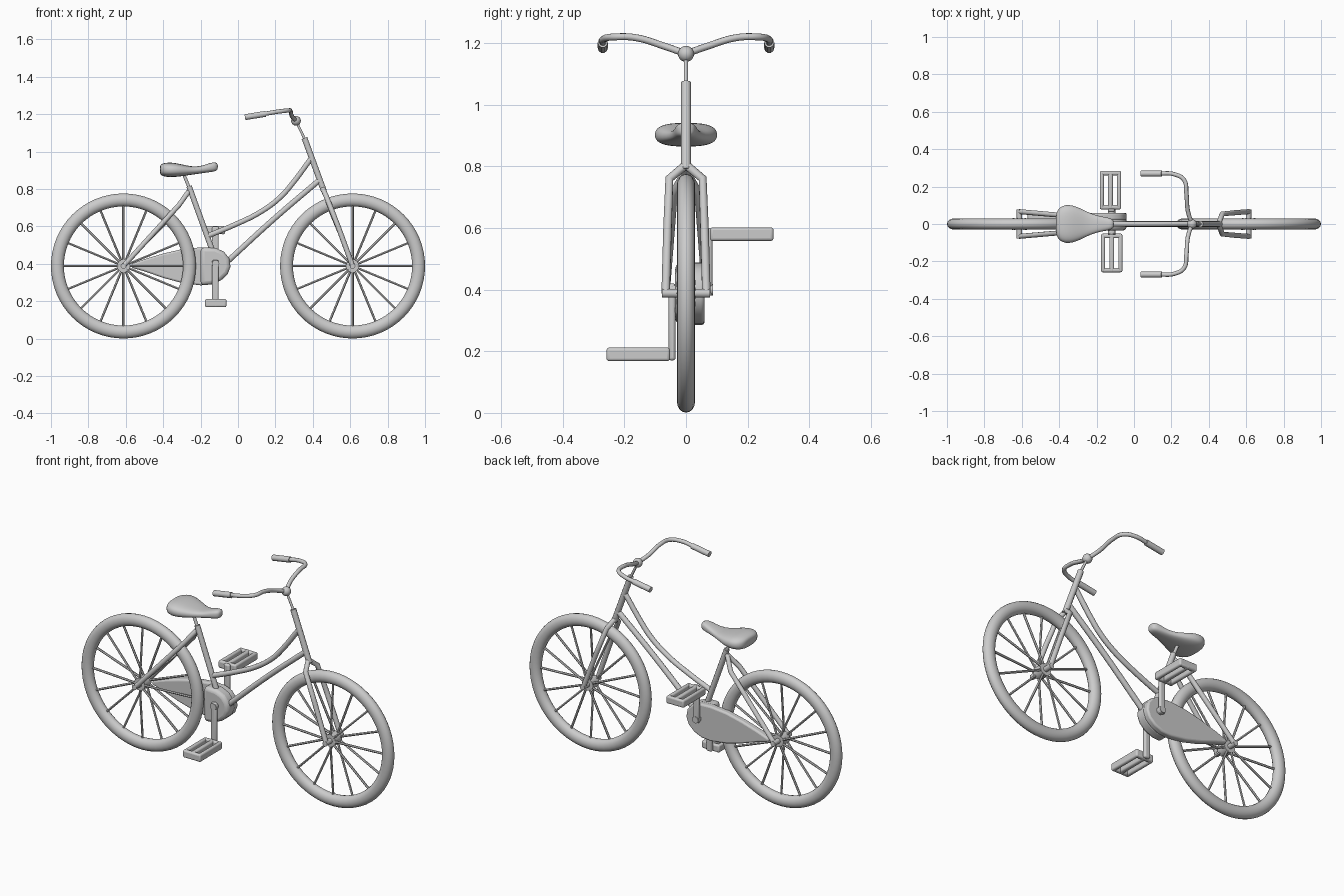
import bpy, bmesh
from math import pi, sin, cos, copysign
from mathutils import Vector

if "Cube" in bpy.data.objects:
    bpy.data.objects.remove(bpy.data.objects["Cube"])


def activate(ob):
    bpy.ops.object.select_all(action='DESELECT')
    ob.select_set(True)
    bpy.context.view_layer.objects.active = ob


def smooth(ob, angle=0.8):
    activate(ob)
    bpy.ops.object.shade_smooth_by_angle(angle=angle)
    return ob


def tube(name, paths, r, curved=False, sides=3):
    """One round-section object along one or several paths."""
    cu = bpy.data.curves.new(name, 'CURVE')
    cu.dimensions = '3D'
    cu.bevel_depth = r
    cu.bevel_resolution = sides
    cu.use_fill_caps = True
    cu.resolution_u = 8
    for pts in paths:
        if curved:
            sp = cu.splines.new('BEZIER')
            sp.bezier_points.add(len(pts) - 1)
            for bp, p in zip(sp.bezier_points, pts):
                bp.co = p
                bp.handle_left_type = bp.handle_right_type = 'AUTO'
        else:
            sp = cu.splines.new('POLY')
            sp.points.add(len(pts) - 1)
            for q, p in zip(sp.points, pts):
                q.co = (*p, 1)
    ob = bpy.data.objects.new(name, cu)
    bpy.context.collection.objects.link(ob)
    activate(ob)
    bpy.ops.object.convert(target='MESH')
    ob = bpy.context.object
    ob.name = name
    return smooth(ob)


def mesh_object(name, bm):
    bmesh.ops.recalc_face_normals(bm, faces=bm.faces)
    me = bpy.data.meshes.new(name)
    bm.to_mesh(me)
    bm.free()
    ob = bpy.data.objects.new(name, me)
    bpy.context.collection.objects.link(ob)
    return ob


def bevel(ob, width, segments=3):
    m = ob.modifiers.new('bevel', 'BEVEL')
    m.width = width
    m.segments = segments
    m.limit_method = 'ANGLE'
    m.angle_limit = 0.9
    return smooth(ob)


def boxes(name, parts, width):
    """Rounded boxes given as (centre, size), joined in one object."""
    bm = bmesh.new()
    for c, s in parts:
        for v in bmesh.ops.create_cube(bm, size=1)['verts']:
            v.co = Vector(c) + Vector(v.co[i] * s[i] for i in range(3))
    return bevel(mesh_object(name, bm), width)


def prism(name, profile, y0, y1, width):
    """An x-z outline extruded along y."""
    bm = bmesh.new()
    f = bm.faces.new([bm.verts.new((x, y0, z)) for x, z in profile])
    ext = bmesh.ops.extrude_face_region(bm, geom=[f])['geom']
    for v in ext:
        if isinstance(v, bmesh.types.BMVert):
            v.co.y = y1
    return bevel(mesh_object(name, bm), width)


# Wheels: tyre, hub, axle and spokes
Z = 0.3885
for side, cx in (('rear', -0.6125), ('front', 0.6125)):
    bpy.ops.mesh.primitive_torus_add(location=(cx, 0, Z), rotation=(pi / 2, 0, 0),
                                     major_radius=0.353, minor_radius=0.0345,
                                     major_segments=64, minor_segments=16)
    tyre = bpy.context.object
    tyre.name = side + '_tyre'
    tyre.scale.z = 0.85
    smooth(tyre)
    tube(side + '_hub', [[(cx, -0.03, Z), (cx, 0.03, Z)]], 0.036)
    tube(side + '_axle', [[(cx, -0.078, Z), (cx, 0.078, Z)]], 0.015)
    spokes = []
    for i in range(16):
        a = i * pi / 8
        y = 0.025 if i % 2 else -0.025
        spokes.append([(cx + 0.03 * cos(a), y, Z + 0.03 * sin(a)),
                       (cx + 0.33 * cos(a), 0, Z + 0.33 * sin(a))])
    tube(side + '_spokes', spokes, 0.0065, sides=1)

# Steering column and fork
tube('head_tube', [[(0.355, 0, 1.073), (0.459, 0, 0.79)]], 0.0165)
tube('stem', [[(0.31, 0, 1.165), (0.36, 0, 1.06)]], 0.007)
tube('fork', [[(0.452, 0, 0.805), (0.472, s * 0.054, 0.76), (0.535, s * 0.06, 0.6),
               (0.6125, s * 0.066, Z)] for s in (-1, 1)], 0.014)

# Frame tubes
tube('upper_frame_tube', [[(0.392, 0, 0.965), (0.285, 0, 0.822), (0.225, 0, 0.755),
                           (0.118, 0, 0.676), (-0.02, 0, 0.608), (-0.165, 0, 0.548)]],
     0.0145, True)
tube('lower_frame_tube', [[(0.438, 0, 0.85), (0.198, 0, 0.645), (-0.07, 0, 0.40)]],
     0.0155, True)
tube('seat_tube', [[(-0.262, 0, 0.815), (-0.115, 0, 0.41)]], 0.0155)
tube('seat_post', [[(-0.295, 0, 0.89), (-0.258, 0, 0.80)]], 0.009)
tube('seat_stays', [[(-0.265, 0, 0.785), (-0.315, s * 0.04, 0.715), (-0.6125, s * 0.066, Z)]
                    for s in (-1, 1)], 0.0135)

# Handlebar, clamp and grips
bar = [(0.31, 0, 1.165), (0.288, 0.07, 1.19), (0.28, 0.165, 1.218), (0.268, 0.235, 1.22),
       (0.215, 0.266, 1.214), (0.13, 0.27, 1.2)]
for s, n in ((-1, 'right'), (1, 'left')):
    tube(n + '_handlebar', [[(x, s * y, z) for x, y, z in bar]], 0.0115, True)
    tube(n + '_grip', [[(0.037, s * 0.27, 1.184), (0.043, s * 0.27, 1.185),
                        (0.148, s * 0.27, 1.202)]], 0.0165)
bpy.ops.mesh.primitive_uv_sphere_add(segments=20, ring_count=12, radius=0.026,
                                     location=(0.31, 0, 1.165))
bpy.context.object.name = 'handlebar_clamp'
smooth(bpy.context.object)

# Chain case and crank housing
case = [(-0.57, 0.40), (-0.5, 0.425), (-0.4, 0.455), (-0.3, 0.478), (-0.2, 0.488), (-0.12, 0.485),
        (-0.075, 0.465), (-0.047, 0.43), (-0.04, 0.385), (-0.055, 0.345), (-0.09, 0.312),
        (-0.14, 0.29), (-0.2, 0.285), (-0.3, 0.298), (-0.4, 0.325), (-0.5, 0.36), (-0.57, 0.38)]
prism('chain_case', case, 0.02, 0.06, 0.014)
prism('crank_housing', [p for p in case if p[0] > -0.21], -0.035, 0.04, 0.02)
tube('crank_axle', [[(-0.12, -0.058, 0.4), (-0.12, 0.088, 0.4)]], 0.02)

# Cranks and slotted pedals
for n, d, yc, yp, zp, xc in (('right', -1, -0.045, -0.155, 0.19, -0.119),
                             ('left', 1, 0.075, 0.181, 0.58, -0.126)):
    boxes(n + '_crank', [((-0.121, yc, (0.4 + zp) / 2), (0.036, 0.022, abs(zp - 0.4) + 0.04))], 0.009)
    boxes(n + '_pedal', [((xc + o, yp, zp), (w, 0.206, 0.044)) for o, w in
                         ((-0.046, 0.022), (0, 0.026), (0.046, 0.022))] +
          [((xc, yp + e * 0.091, zp), (0.112, 0.024, 0.043)) for e in (-1, 1)], 0.009)

# Seat: lofted sections (x, half width, top, bottom)
stations = [(-0.418, 0.045, 0.922, 0.885), (-0.411, 0.075, 0.934, 0.872), (-0.385, 0.1, 0.942, 0.864),
            (-0.345, 0.105, 0.942, 0.863), (-0.3, 0.092, 0.932, 0.868), (-0.25, 0.065, 0.92, 0.876),
            (-0.2, 0.045, 0.921, 0.883), (-0.15, 0.037, 0.94, 0.89), (-0.12, 0.03, 0.945, 0.894),
            (-0.107, 0.016, 0.934, 0.905)]
bm = bmesh.new()
N = 20
rings = []
for x, w, t, b in stations:
    ring = []
    for i in range(N):
        c, s = cos(2 * pi * i / N), sin(2 * pi * i / N)
        ring.append(bm.verts.new((x, w * copysign(abs(c) ** 0.75, c),
                                  (t + b) / 2 + (t - b) / 2 * copysign(abs(s) ** 0.75, s))))
    rings.append(ring)
for r0, r1 in zip(rings, rings[1:]):
    for i in range(N):
        bm.faces.new((r0[i], r0[(i + 1) % N], r1[(i + 1) % N], r1[i]))
bm.faces.new(rings[0])
bm.faces.new(rings[-1])
seat = mesh_object('seat', bm)
sub = seat.modifiers.new('subdivision', 'SUBSURF')
sub.levels = sub.render_levels = 1
smooth(seat, 1.5)
